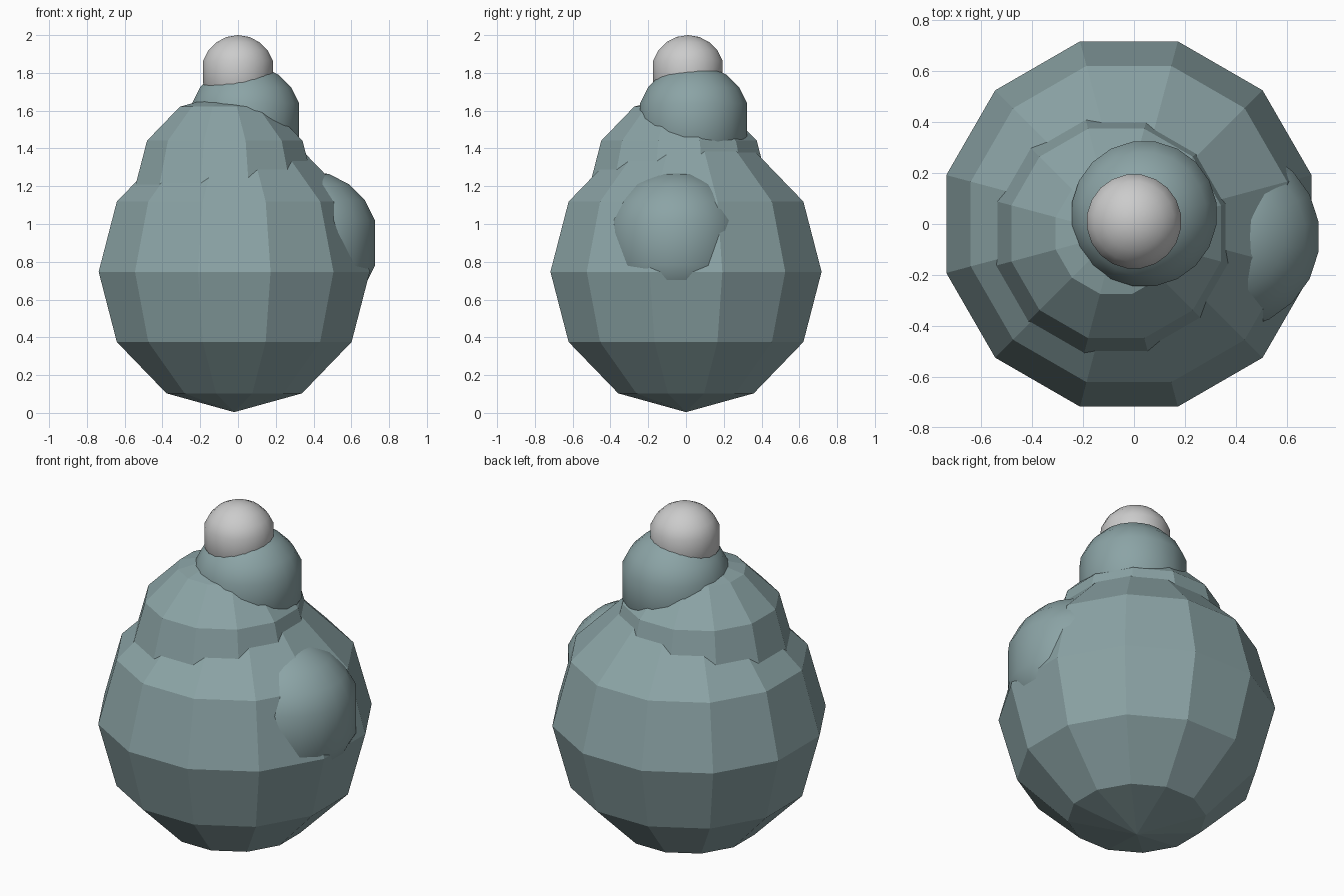
import bpy, bmesh, math
from mathutils import Matrix

if "Cube" in bpy.data.objects:
    bpy.data.objects.remove(bpy.data.objects["Cube"])


def material(name, rgb):
    m = bpy.data.materials.new(name)
    m.diffuse_color = (*rgb, 1)
    m.use_nodes = True
    m.node_tree.nodes["Principled BSDF"].inputs["Base Color"].default_value = m.diffuse_color
    return m


teal = material("teal", (0.26, 0.37, 0.38))
white = material("white", (0.8, 0.8, 0.8))


def ball(name, center, radius, latitudes, segments, mat, smooth):
    """Sphere from rings at the given latitudes, closed with poles."""
    bm = bmesh.new()
    rings = []
    for lat in latitudes:
        a = math.radians(lat)
        r, z = radius * math.cos(a), radius * math.sin(a)
        rings.append([bm.verts.new((r * math.cos(t), r * math.sin(t), z))
                      for t in (2 * math.pi * (i + 0.5) / segments for i in range(segments))])
    bottom = bm.verts.new((0, 0, -radius))
    top = bm.verts.new((0, 0, radius))
    for i in range(segments):
        j = (i + 1) % segments
        bm.faces.new((bottom, rings[0][j], rings[0][i]))
        bm.faces.new((top, rings[-1][i], rings[-1][j]))
        for lo, hi in zip(rings, rings[1:]):
            bm.faces.new((lo[i], lo[j], hi[j], hi[i]))
    for f in bm.faces:
        f.smooth = smooth
    bm.transform(Matrix.Translation(center))
    me = bpy.data.meshes.new(name)
    bm.to_mesh(me)
    bm.free()
    ob = bpy.data.objects.new(name, me)
    me.materials.append(mat)
    bpy.context.collection.objects.link(ob)
    return ob


coarse = (-60, -30, 0, 30, 60)
fine = (-72, -54, -36, -18, 18, 36, 54, 72)

# Faceted lower mound and shoulder mound
ball("lower_mound", (-0.02, 0, 0.747), 0.743, coarse, 12, teal, False)
ball("upper_mound", (-0.07, -0.037, 1.195), 0.492, coarse, 12, teal, False)

# Rounder lumps with an upright middle band
ball("top_lump", (0.04, 0.04, 1.545), 0.302, fine, 20, teal, True)
ball("side_lump", (0.366, -0.05, 0.9), 0.383, fine, 20, teal, True)

# White cap
ball("white_cap", (0, 0.01, 1.804), 0.196, fine, 20, white, True)
